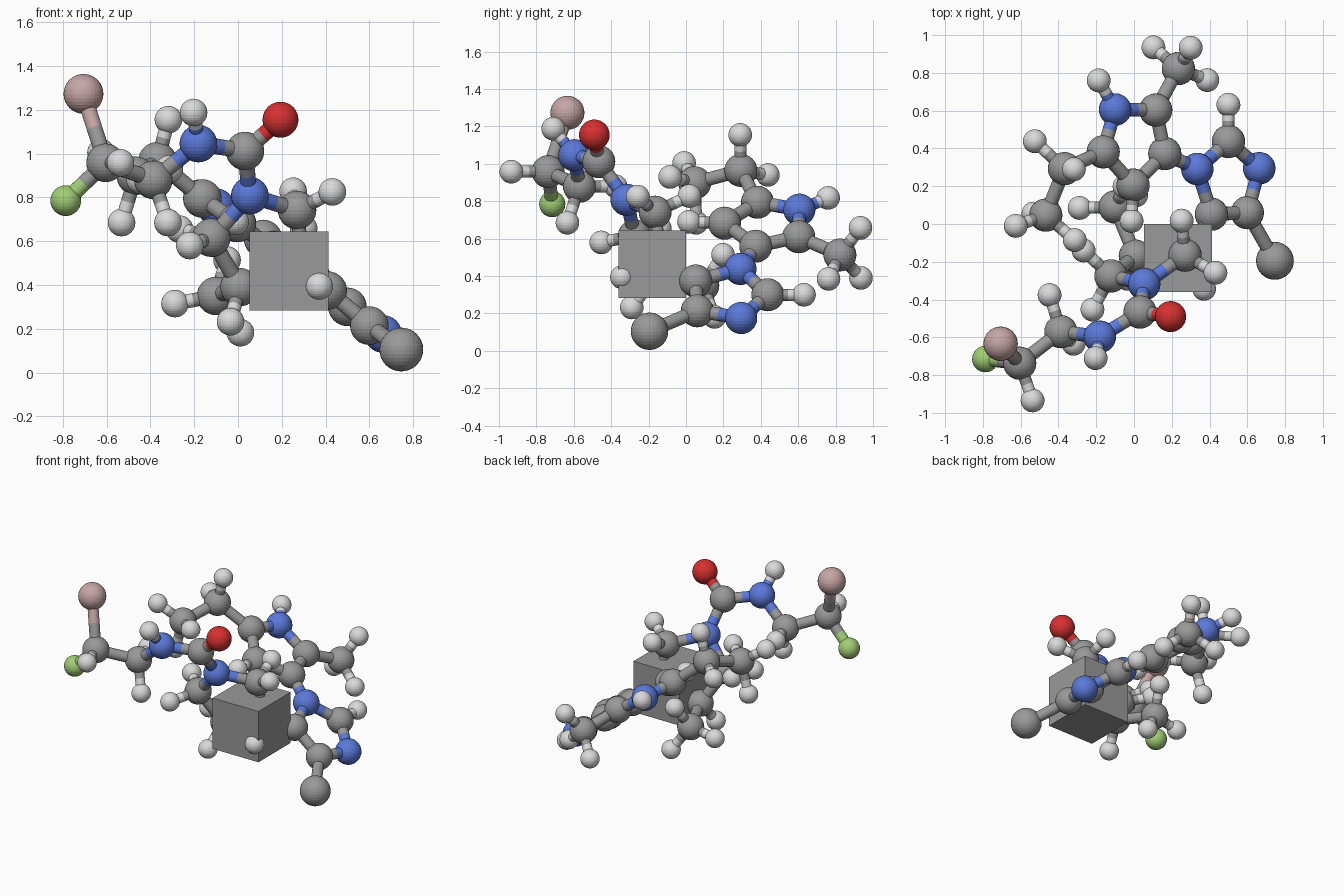
import bpy, bmesh
from itertools import combinations
from mathutils import Vector, Matrix

if "Cube" in bpy.data.objects:
    bpy.data.objects.remove(bpy.data.objects["Cube"])


def material(name, rgb):
    m = bpy.data.materials.new(name)
    m.diffuse_color = (*rgb, 1)
    m.use_nodes = True
    m.node_tree.nodes["Principled BSDF"].inputs["Base Color"].default_value = m.diffuse_color
    return m


GREY = material("grey", (0.32, 0.32, 0.32))
WHITE = material("light_grey", (0.70, 0.70, 0.70))
BLUE = material("blue", (0.105, 0.19, 0.70))
RED = material("red", (0.68, 0.03, 0.03))
GREEN = material("light_green", (0.36, 0.62, 0.18))
PINK = material("dusty_pink", (0.57, 0.38, 0.38))

# element: (name, radius, material)
ELEMENTS = {
    "C": ("carbon", 0.088, GREY), "H": ("hydrogen", 0.063, WHITE),
    "N": ("nitrogen", 0.086, BLUE), "O": ("oxygen", 0.082, RED),
    "F": ("fluorine", 0.07, GREEN), "B": ("bromine", 0.091, PINK),
    "X": ("large_grey", 0.1, GREY),
}

# each heavy atom: element, position, positions of its hydrogens
HALO_ARM = [
    ("B", (-.706, -.634, 1.273), []),
    ("F", (-.787, -.715, .785), []),
    ("C", (-.605, -.737, .958), [(-.537, -.934, .958)]),
    ("C", (-.387, -.57, .88), [(-.32, -.634, .685), (-.447, -.376, .88)]),
]
UREA = [
    ("N", (-.181, -.597, 1.046), [(-.203, -.71, 1.188)]),
    ("C", (.032, -.466, 1.012), []),
    ("O", (.194, -.49, 1.155), []),
    ("N", (.054, -.318, .808), []),
    ("C", (.27, -.165, .742), [(.431, -.258, .825), (.252, .018, .828), (.29, -.14, .55)]),
]
LOWER_CHAIN = [
    ("C", (-.122, -.275, .616), [(-.22, -.453, .58), (-.267, -.14, .655)]),
    ("C", (.007, -.17, .39), [(-.034, -.29, .232)]),
    ("C", (-.1, .09, .35), [(-.288, .085, .315), (.011, .152, .182), (-.05, .198, .514)]),
]
PYRROLE = [
    ("N", (-.1, .606, .755), [(-.187, .76, .818)]),
    ("C", (.115, .603, .61), []),
    ("C", (.163, .373, .56), []),
    ("C", (-.005, .206, .683), [(-.013, .016, .69)]),
    ("C", (-.163, .382, .795), []),
    ("C", (.235, .823, .513), [(.103, .935, .39), (.3, .933, .658), (.388, .762, .385)]),
]
ETHYL = [
    ("C", (-.368, .293, .965), [(-.525, .438, .941), (-.318, .29, 1.155)]),
    ("C", (-.467, .047, .899), [(-.626, -.01, 1.005), (-.314, -.085, .93), (-.532, .055, .685)]),
]
IMIDAZOLE = [
    ("N", (.335, .291, .438), []),
    ("C", (.5, .437, .3), [(.5, .631, .3)]),
    ("N", (.663, .295, .176), []),
    ("C", (.6, .06, .214), []),
    ("C", (.41, .052, .374), [(.33, -.09, .44)]),
    ("X", (.746, -.195, .105), []),
]


def to_object(bm, name, mats):
    me = bpy.data.meshes.new(name)
    bm.to_mesh(me)
    bm.free()
    for m in mats:
        me.materials.append(m)
    ob = bpy.data.objects.new(name, me)
    bpy.context.collection.objects.link(ob)
    return ob


ball_mesh = {}


def ball(el, pos):
    name, r, mat = ELEMENTS[el]
    if el not in ball_mesh:
        bm = bmesh.new()
        bmesh.ops.create_uvsphere(bm, u_segments=32, v_segments=16, radius=r)
        ob = to_object(bm, name + "_ball", [mat])
        ball_mesh[el] = ob.data
    else:
        ob = bpy.data.objects.new(name + "_ball", ball_mesh[el])
        bpy.context.collection.objects.link(ob)
    ob.location = pos


def stick(a, b, r):
    """Two-colour bond, each half in the colour of its own atom."""
    (ea, pa), (eb, pb) = a, b
    pa, pb = Vector(pa), Vector(pb)
    bm = bmesh.new()
    rot = (pb - pa).to_track_quat("Z", "Y").to_matrix().to_4x4()
    half = (pb - pa).length / 2
    # halves meet midway between the two ball surfaces
    mid = half + (ELEMENTS[ea][1] - ELEMENTS[eb][1]) / 2
    for i, (lo, hi) in enumerate([(0, mid), (mid, 2 * half)]):
        before = set(bm.faces)
        bmesh.ops.create_cone(
            bm, segments=20, radius1=r, radius2=r, depth=hi - lo, cap_ends=False,
            matrix=Matrix.Translation(pa) @ rot @ Matrix.Translation((0, 0, (lo + hi) / 2)))
        for f in set(bm.faces) - before:
            f.material_index = i
    to_object(bm, "bond", [ELEMENTS[ea][2], ELEMENTS[eb][2]])


# balls, and bonds to hydrogens
heavy = []
for group in (HALO_ARM, UREA, LOWER_CHAIN, PYRROLE, ETHYL, IMIDAZOLE):
    for el, pos, hydrogens in group:
        heavy.append((el, pos))
        ball(el, pos)
        for h in hydrogens:
            ball("H", h)
            stick((el, pos), ("H", h), 0.032)

# bonds between neighbouring heavy atoms
for a, b in combinations(heavy, 2):
    if (Vector(a[1]) - Vector(b[1])).length < 0.355:
        stick(a, b, 0.036)

# loose hydrogen poking out of the cube
ball("H", (.371, -.343, .394))

# plain cube
bm = bmesh.new()
bmesh.ops.create_cube(bm, size=0.362)
to_object(bm, "cube", [GREY]).location = (.233, -.18, .464)
